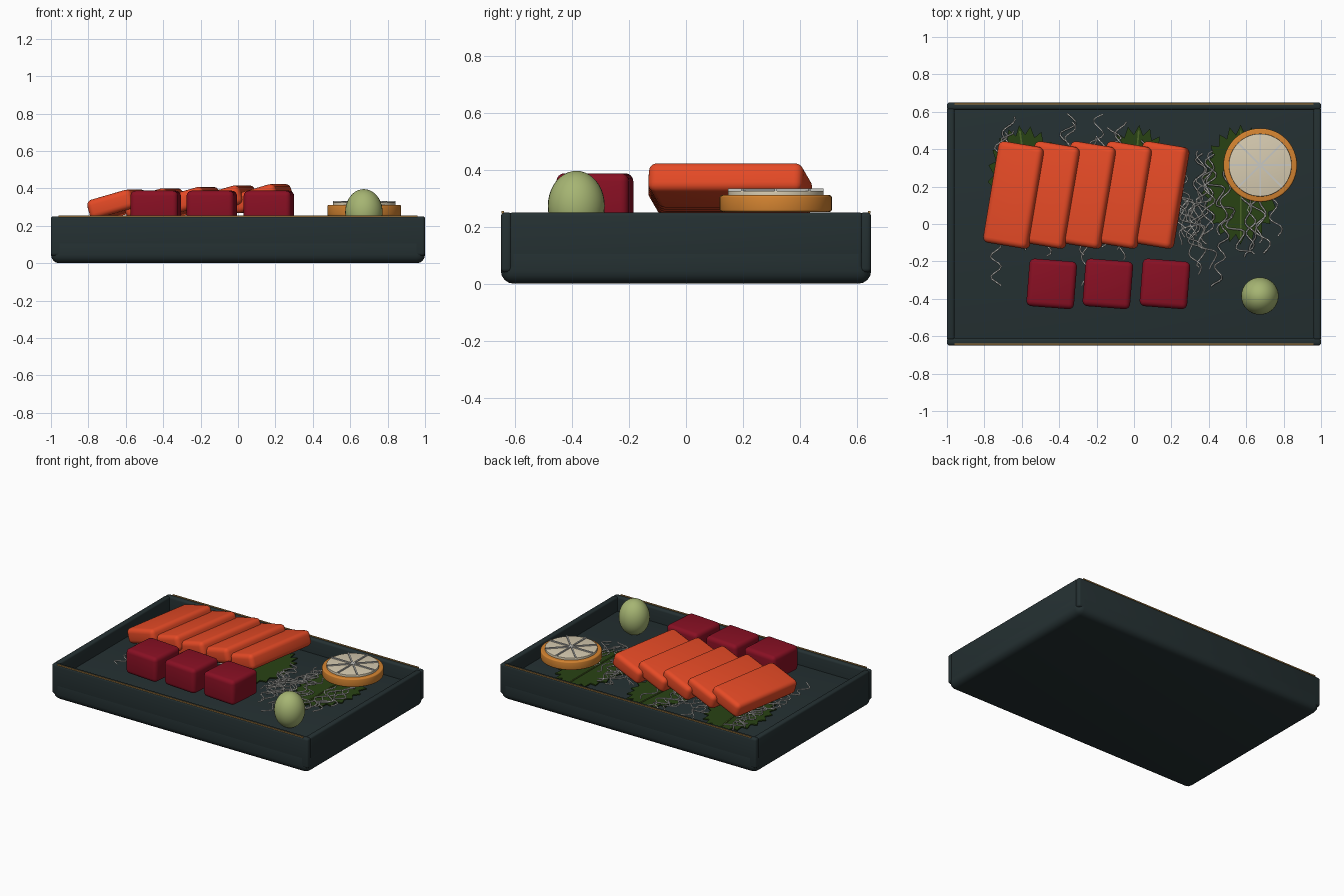
import bpy, bmesh, math, random
from mathutils import Matrix, Vector

if "Cube" in bpy.data.objects:
    bpy.data.objects.remove(bpy.data.objects["Cube"])

random.seed(7)


def mat(name, r, g, b):
    m = bpy.data.materials.new(name)
    m.diffuse_color = (r, g, b, 1)
    m.use_nodes = True
    m.node_tree.nodes["Principled BSDF"].inputs["Base Color"].default_value = m.diffuse_color
    return m


TRAY = mat("dark_slate", 0.018, 0.030, 0.032)
GOLD = mat("gold_trim", 0.40, 0.22, 0.06)
SALMON = mat("salmon_orange", 0.78, 0.068, 0.019)
TUNA = mat("deep_red", 0.25, 0.005, 0.017)
LEAF = mat("leaf_green", 0.022, 0.055, 0.007)
RIB = mat("leaf_rib_green", 0.07, 0.13, 0.02)
PALE = mat("pale_white", 0.58, 0.58, 0.55)
PEEL = mat("citrus_orange", 0.66, 0.23, 0.03)
CREAM = mat("citrus_cream", 0.68, 0.60, 0.44)
PASTE = mat("pale_green", 0.38, 0.46, 0.17)


def finish(bm, name, material, matrix=Matrix(), angle=35):
    me = bpy.data.meshes.new(name)
    bmesh.ops.recalc_face_normals(bm, faces=bm.faces)
    bm.to_mesh(me)
    bm.free()
    me.transform(matrix)
    me.materials.append(material)
    me.shade_smooth()
    me.set_sharp_from_angle(angle=math.radians(angle))
    ob = bpy.data.objects.new(name, me)
    bpy.context.collection.objects.link(ob)
    return ob


def box(name, size, loc, material, bevel=0.0, rot=Matrix(), seg=4):
    bm = bmesh.new()
    bmesh.ops.create_cube(bm, size=1, matrix=Matrix.Diagonal((*size, 1)))
    if bevel:
        bmesh.ops.bevel(bm, geom=bm.edges[:], offset=bevel, segments=seg,
                        profile=0.5, affect='EDGES')
    return finish(bm, name, material, Matrix.Translation(loc) @ rot)


def disc(name, radius, z0, z1, center, material, bevel):
    bm = bmesh.new()
    bmesh.ops.create_cone(bm, cap_ends=True, segments=48, radius1=radius,
                          radius2=radius, depth=z1 - z0)
    rim = [e for e in bm.edges if abs(e.verts[0].co.z - e.verts[1].co.z) < 1e-5]
    bmesh.ops.bevel(bm, geom=rim, offset=bevel, segments=3, profile=0.5, affect='EDGES')
    return finish(bm, name, material, Matrix.Translation((*center, (z0 + z1) / 2)))


def rz(deg):
    return Matrix.Rotation(math.radians(deg), 4, 'Z')


# Tray: thick base, four walls and gold edge trims
box("tray_base", (2, 1.3, 0.15), (0, 0, 0.075), TRAY, 0.045)
for s, side in ((-1, "front"), (1, "back")):
    box(f"{side}_wall", (2, 0.04, 0.21), (0, s * 0.63, 0.145), TRAY, 0.014, seg=3)
    box(f"{side}_trim", (1.92, 0.008, 0.008), (0, s * 0.643, 0.251), GOLD)
for s, side in ((-1, "left"), (1, "right")):
    box(f"{side}_wall", (0.04, 1.24, 0.20), (s * 0.98, 0, 0.15), TRAY, 0.012, seg=3)

# Serrated leaves with a thin middle rib
for i, x in enumerate((-0.57, 0.0, 0.57)):
    bm = bmesh.new()
    n = 44
    ring = []
    for k in range(n):
        a = math.tau * k / n
        tooth = 1.0 if k % 2 == 0 else 0.84
        ring.append(bm.verts.new((0.21 * tooth * math.sin(a),
                                  0.32 * tooth * math.cos(a), 0)))
    face = bm.faces.new(ring)
    up = bmesh.ops.extrude_face_region(bm, geom=[face])["geom"]
    bmesh.ops.translate(bm, vec=(0, 0, 0.008),
                        verts=[v for v in up if isinstance(v, bmesh.types.BMVert)])
    turn = rz((8, -5, 0)[i])
    finish(bm, f"leaf_{i + 1}", LEAF, Matrix.Translation((x, 0.21, 0.16)) @ turn)
    box(f"leaf_rib_{i + 1}", (0.009, 0.58, 0.006), (x, 0.21, 0.170), RIB, rot=turn)

# Shredded strands: wavy thin curves running front to back
cu = bpy.data.curves.new("shredded_strands", 'CURVE')
cu.dimensions = '3D'
cu.bevel_depth = 0.005
cu.bevel_resolution = 0
cu.use_fill_caps = True


def strand(x, y, length, tilt):
    amp, waves = random.uniform(0.02, 0.04), length / random.uniform(0.11, 0.16)
    phase, z = random.uniform(0, 6.28), random.uniform(0.172, 0.205)
    count = int(length * 60)
    sp = cu.splines.new('POLY')
    sp.points.add(count)
    for k, p in enumerate(sp.points):
        t = k / count
        v = rz(tilt) @ Vector((amp * math.sin(math.tau * waves * t + phase),
                               (t - 0.5) * length, 0))
        p.co = (x + v.x, y + v.y, z + 0.008 * math.sin(9 * t + phase), 1)


for _ in range(20):
    strand(random.uniform(-0.74, 0.25), random.uniform(0.08, 0.25),
           random.uniform(0.4, 0.65), random.uniform(-14, 14))
for _ in range(15):
    strand(random.uniform(0.25, 0.52), random.uniform(-0.08, 0.2),
           random.uniform(0.3, 0.5), random.uniform(-25, 25))
for _ in range(5):
    strand(random.uniform(0.6, 0.76), random.uniform(-0.08, 0.1),
           random.uniform(0.3, 0.4), random.uniform(-12, 12))
for x, y, d in ((-0.74, -0.14, 0.38), (-0.26, -0.14, 0.38), (0.47, -0.14, 0.40),
                (-0.68, 0.46, 0.24), (-0.36, 0.46, 0.26), (-0.2, 0.46, 0.26)):
    strand(x, y, d, random.uniform(-12, 12))
tmp = bpy.data.objects.new("strand_curve", cu)
bpy.context.collection.objects.link(tmp)
me = bpy.data.meshes.new_from_object(tmp.evaluated_get(bpy.context.evaluated_depsgraph_get()))
bpy.data.objects.remove(tmp)
me.materials.clear()
me.materials.append(PALE)
me.shade_smooth()
bpy.context.collection.objects.link(bpy.data.objects.new("shredded_strands", me))

# Five overlapping fish slices, each tipped up on its right side
tip = rz(-9.5) @ Matrix.Rotation(math.radians(-16), 4, 'Y')
for i in range(5):
    box(f"salmon_slice_{i + 1}", (0.25, 0.55, 0.105),
        (-0.64 + 0.1925 * i, 0.155, 0.315 + 0.0075 * i), SALMON, 0.03, tip)

# Three red cubes along the front
for i, x in enumerate((-0.44, -0.14, 0.165)):
    box(f"tuna_block_{i + 1}", (0.255, 0.255, 0.175), (x, -0.32, 0.30), TUNA, 0.028, rz(-4.5))

# Citrus slice: peel, flesh and segment lines
C = (0.675, 0.315)
disc("citrus_peel", 0.197, 0.252, 0.311, C, PEEL, 0.008)
disc("citrus_flesh", 0.168, 0.30, 0.326, C, CREAM, 0.003)
for i in range(4):
    box(f"citrus_segment_line_{i + 1}", (0.335, 0.009, 0.009), (*C, 0.329), PALE, rot=rz(45 * i))

# Ball of green paste
bm = bmesh.new()
bmesh.ops.create_uvsphere(bm, u_segments=32, v_segments=20, radius=1)
finish(bm, "green_paste_ball", PASTE,
       Matrix.Translation((0.673, -0.385, 0.273)) @ Matrix.Diagonal((0.1, 0.1, 0.123, 1)), 80)
